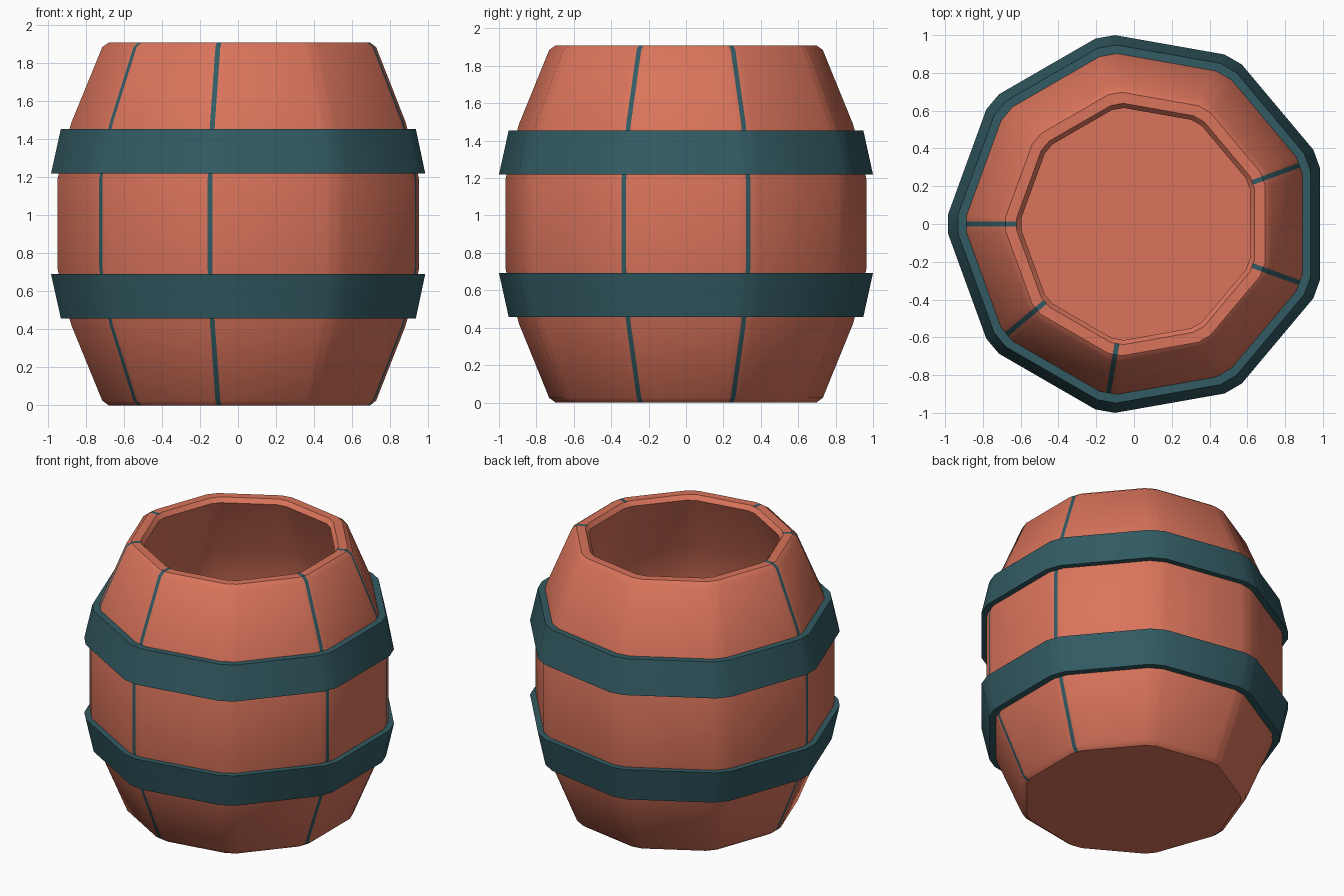
import bpy, bmesh, math

if "Cube" in bpy.data.objects:
    bpy.data.objects.remove(bpy.data.objects["Cube"])

CX = 0.022   # the nine-sided outline is centred by its bounds
SIDES = 9
GROOVED = {20, 180, 220, 260, 340}   # corners with a dark stave joint


def material(name, rgb):
    m = bpy.data.materials.new(name)
    m.diffuse_color = (*rgb, 1)
    m.use_nodes = True
    m.node_tree.nodes["Principled BSDF"].inputs["Base Color"].default_value = m.diffuse_color
    return m


wood = material("terracotta wood", (0.70, 0.175, 0.105))
teal = material("dark teal", (0.032, 0.105, 0.125))


def section(R):
    """Nonagon with cut corners: four points per corner."""
    pts = []
    cut = 3.0
    rc = R * math.cos(math.radians(20)) / math.cos(math.radians(20 - cut))
    flat = rc * math.cos(math.radians(cut))
    for k in range(SIDES):
        a = math.radians(20 + 40 * k)
        half = rc * math.sin(math.radians(cut))
        for t in (-half, -0.013, 0.013, half):
            pts.append((CX + flat * math.cos(a) - t * math.sin(a),
                        flat * math.sin(a) + t * math.cos(a)))
    return pts


def build(name, profile, mats, closed=False, joint_rows=()):
    bm = bmesh.new()
    rings = [[bm.verts.new((x, y, z)) for x, y in section(R)] for R, z in profile]
    n = SIDES * 4
    rows = len(rings) if closed else len(rings) - 1
    for i in range(rows):
        a, b = rings[i], rings[(i + 1) % len(rings)]
        for j in range(n):
            f = bm.faces.new((a[j], a[(j + 1) % n], b[(j + 1) % n], b[j]))
            corner = (20 + 40 * (j // 4)) % 360
            if i in joint_rows and j % 4 == 1 and corner in GROOVED:
                f.material_index = 1
    if not closed:
        bm.faces.new(list(reversed(rings[0])))   # underside
        bm.faces.new(rings[-1])                  # inner floor
    bmesh.ops.recalc_face_normals(bm, faces=bm.faces[:])
    me = bpy.data.meshes.new(name)
    bm.to_mesh(me)
    bm.free()
    for m in mats:
        me.materials.append(m)
    ob = bpy.data.objects.new(name, me)
    bpy.context.collection.objects.link(ob)
    bpy.ops.object.select_all(action='DESELECT')
    ob.select_set(True)
    bpy.context.view_layer.objects.active = ob
    bpy.ops.object.shade_smooth_by_angle(angle=math.radians(32))
    return ob


# Barrel body: outside bottom to top, over the lip, down the inside
outer = [(0.715, 0.0), (0.75, 0.025), (0.915, 0.42), (0.955, 0.56), (0.99, 0.72),
         (0.99, 1.19), (0.955, 1.35), (0.915, 1.49), (0.75, 1.885), (0.715, 1.91)]
inner = [(0.655, 1.91), (0.63, 1.88), (0.82, 1.47), (0.90, 1.19),
         (0.90, 0.72), (0.82, 0.44), (0.65, 0.06)]
build("barrel_body", outer + inner, [wood, teal], joint_rows=range(len(outer)))

# Two hoops, widest towards the middle of the barrel
hoop = [(0.90, 1.22), (1.025, 1.22), (0.972, 1.455), (0.90, 1.455)]
build("upper_hoop", hoop, [teal], closed=True)
build("lower_hoop", [(R, 1.912 - z) for R, z in hoop], [teal], closed=True)
